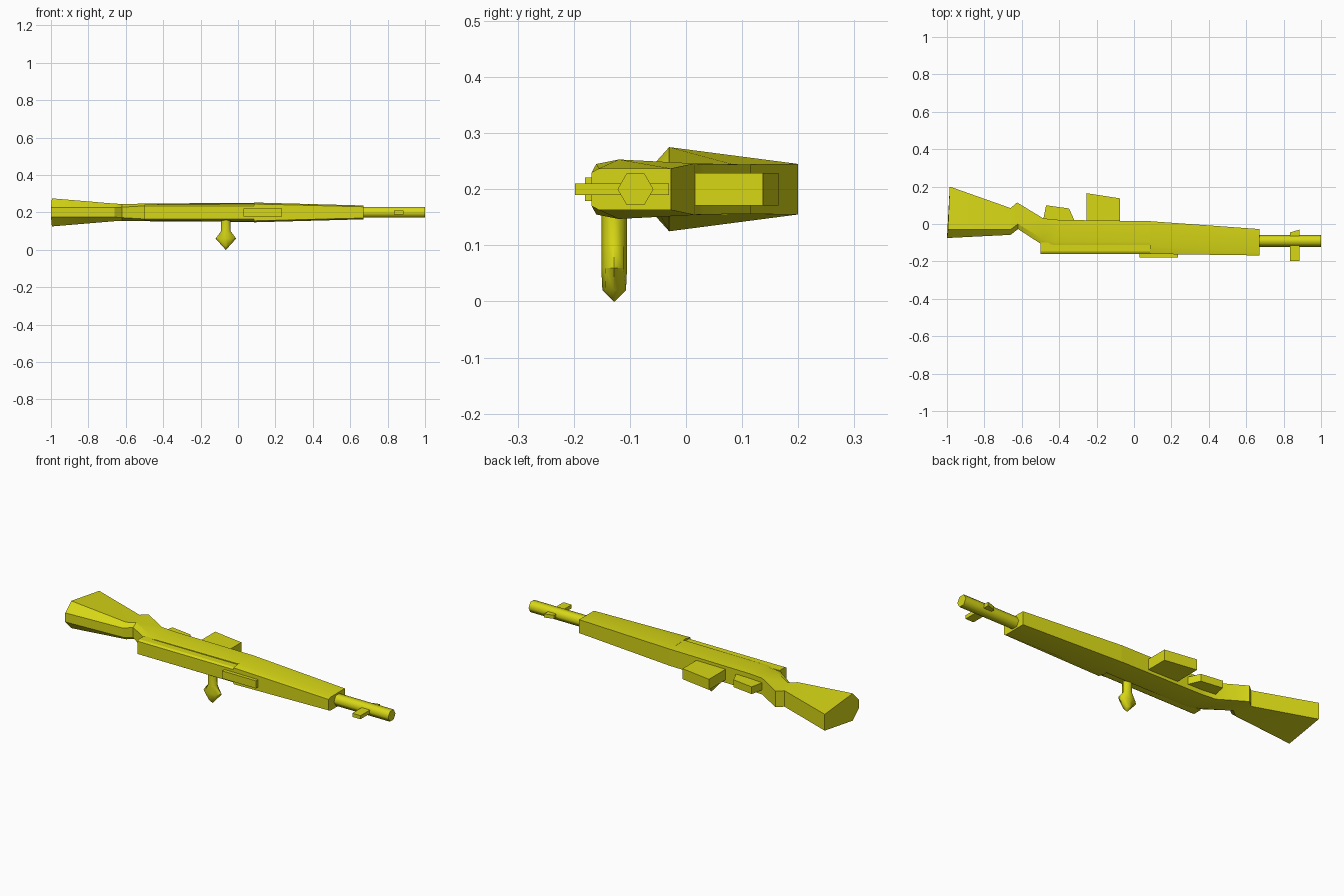
import bpy, bmesh, math

if "Cube" in bpy.data.objects:
    bpy.data.objects.remove(bpy.data.objects["Cube"])

MID = 0.2  # height of the plane of symmetry

mat = bpy.data.materials.new("yellow")
mat.diffuse_color = (0.68, 0.68, 0.008, 1)
mat.use_nodes = True
mat.node_tree.nodes["Principled BSDF"].inputs["Base Color"].default_value = mat.diffuse_color


def finish(name, bm, smooth=0):
    bmesh.ops.recalc_face_normals(bm, faces=bm.faces)
    me = bpy.data.meshes.new(name)
    bm.to_mesh(me)
    bm.free()
    me.materials.append(mat)
    ob = bpy.data.objects.new(name, me)
    bpy.context.collection.objects.link(ob)
    if smooth:
        bpy.ops.object.select_all(action='DESELECT')
        ob.select_set(True)
        bpy.context.view_layer.objects.active = ob
        bpy.ops.object.shade_smooth_by_angle(angle=math.radians(smooth))
    return ob


def loft(name, rings, smooth=0):
    """Skin a list of rings with equal point counts and cap both ends."""
    bm = bmesh.new()
    vs = [[bm.verts.new(p) for p in r] for r in rings]
    n = len(vs[0])
    for a, b in zip(vs, vs[1:]):
        for i in range(n):
            j = (i + 1) % n
            bm.faces.new((a[i], a[j], b[j], b[i]))
    bm.faces.new(vs[0])
    bm.faces.new(vs[-1])
    return finish(name, bm, smooth)


def section(half):
    """Mirror a list of (x, y, half thickness) across the symmetry plane."""
    return ([(x, y, MID + h) for x, y, h in half] +
            [(x, y, MID - h) for x, y, h in reversed(half)])


def plate(name, outline, h):
    """Flat outline in x,y with half thickness h."""
    return loft(name, [[(x, y, MID + s * h) for x, y in outline] for s in (-1, 1)])


# Butt, grip and stock under the receiver
loft("stock", [section(s) for s in (
    [(-1.0, -0.075, 0.025), (-0.995, -0.03, 0.075), (-0.985, 0.2, 0.045)],
    [(-0.66, -0.058, 0.025), (-0.66, -0.03, 0.047), (-0.66, 0.085, 0.044)],
    [(-0.62, -0.027, 0.028), (-0.62, 0.0, 0.045), (-0.625, 0.115, 0.044)],
    [(-0.50, -0.105, 0.035), (-0.49, -0.08, 0.047), (-0.485, 0.03, 0.045)],
    [(-0.42, -0.112, 0.045), (-0.42, -0.095, 0.048), (-0.40, 0.022, 0.045)],
    [(0.09, -0.112, 0.047), (0.09, -0.095, 0.051), (0.09, 0.015, 0.046)],
)], 28)

# Tapering forestock
loft("forestock", [section(s) for s in (
    [(0.085, -0.16, 0.045), (0.085, -0.12, 0.053), (0.085, 0.015, 0.046)],
    [(0.67, -0.168, 0.030), (0.67, -0.155, 0.037), (0.67, -0.027, 0.037)],
)], 28)

# Receiver strip
loft("receiver", [section([(x, -0.16, 0.035), (x, -0.148, 0.042), (x, -0.10, 0.042)])
                  for x in (-0.5, 0.09)], 28)

# Six-sided barrel
loft("barrel", [[(x, -0.09 + 0.032 * math.cos(math.tau * i / 6),
                  MID + 0.032 * math.sin(math.tau * i / 6)) for i in range(6)]
                for x in (0.66, 1.0)], 65)

# Sights, magazine and trigger guard
plate("rear_sight", [(0.03, -0.18), (0.235, -0.18), (0.235, -0.14), (0.03, -0.14)], 0.021)
plate("front_sight", [(0.835, -0.198), (0.885, -0.198), (0.885, -0.03), (0.835, -0.045)], 0.01)
plate("magazine", [(-0.255, 0.0), (-0.075, 0.0), (-0.075, 0.137), (-0.255, 0.165)], 0.029)
plate("trigger_guard", [(-0.49, 0.0), (-0.31, 0.0), (-0.347, 0.083), (-0.47, 0.1)], 0.02)

# Bolt handle with a flattened knob
loft("bolt_handle", [[(-0.065 + rx * math.cos(math.tau * i / 8),
                       -0.128 + ry * math.sin(math.tau * i / 8), z) for i in range(8)]
                     for z, rx, ry in ((0.175, 0.025, 0.023), (0.10, 0.025, 0.023),
                                       (0.06, 0.055, 0.023), (0.02, 0.019, 0.021),
                                       (0.0, 0.001, 0.001))], 50)
